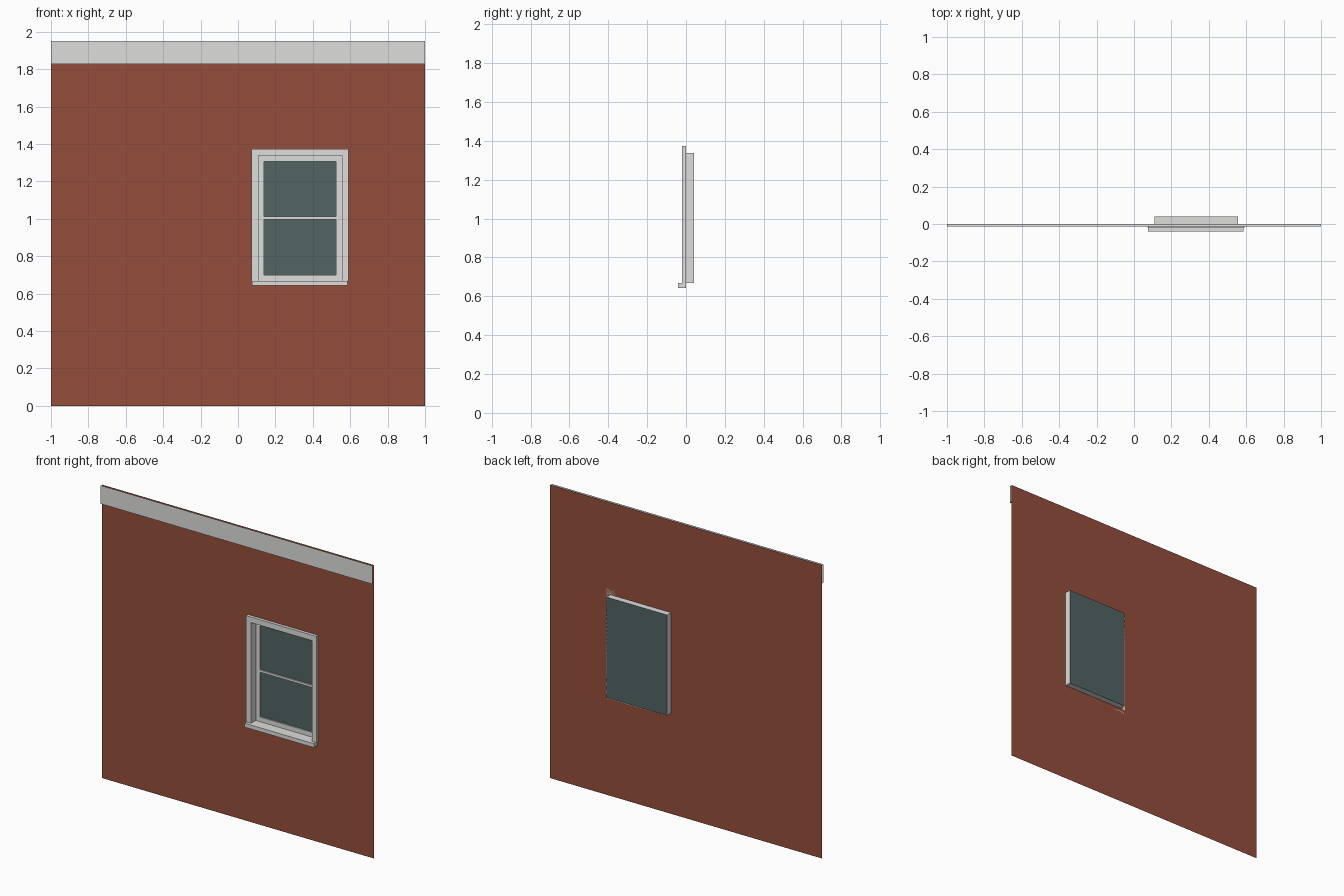
import bpy, bmesh

cube = bpy.data.objects.get("Cube")
if cube:
    bpy.data.objects.remove(cube, do_unlink=True)


def material(name, rgb):
    m = bpy.data.materials.new(name)
    m.use_nodes = True
    m.diffuse_color = (*rgb, 1)
    m.node_tree.nodes["Principled BSDF"].inputs["Base Color"].default_value = (*rgb, 1)
    return m


BRICK = material("brick red", (0.30, 0.076, 0.045))
TRIM = material("pale grey trim", (0.73, 0.73, 0.72))
GLASS = material("dark glass", (0.085, 0.125, 0.125))


def finish(name, bm, mat):
    bmesh.ops.remove_doubles(bm, verts=bm.verts, dist=0.0001)
    mesh = bpy.data.meshes.new(name)
    bm.to_mesh(mesh)
    bm.free()
    mesh.materials.append(mat)
    obj = bpy.data.objects.new(name, mesh)
    bpy.context.collection.objects.link(obj)
    return obj


def quad(bm, *points):
    bm.faces.new([bm.verts.new(p) for p in points])


def upright(bm, x0, x1, z0, z1, y):
    """Sheet facing the front."""
    quad(bm, (x0, y, z0), (x1, y, z0), (x1, y, z1), (x0, y, z1))


def box(name, x0, x1, y0, y1, z0, z1, mat=TRIM):
    bm = bmesh.new()
    bmesh.ops.create_cube(bm, size=1)
    for v in bm.verts:
        v.co.x = x1 if v.co.x > 0 else x0
        v.co.y = y1 if v.co.y > 0 else y0
        v.co.z = z1 if v.co.z > 0 else z0
    return finish(name, bm, mat)


# Main dimensions: wall top, window opening and depths
TOP = 1.95
L, R, B, T = 0.11, 0.557, 0.668, 1.337
FRONT, BACK = -0.02, 0.041

# Wall sheet with the window opening left out
bm = bmesh.new()
xs, zs = (-1, L, R, 1), (0, B, T, TOP)
for i in range(3):
    for j in range(3):
        if (i, j) != (1, 1):
            upright(bm, xs[i], xs[i + 1], zs[j], zs[j + 1], 0)
finish("wall", bm, BRICK)

# Frieze band: front and underside only, open at the top and ends
bm = bmesh.new()
by, bz = -0.014, 1.828
upright(bm, -1, 1, bz, TOP, by)
quad(bm, (-1, by, bz), (-1, 0, bz), (1, 0, bz), (1, by, bz))
finish("frieze_band", bm, TRIM)

# Window jamb: a sheet sleeve running through the wall
bm = bmesh.new()
corners = [(L, B), (R, B), (R, T), (L, T)]
for (xa, za), (xb, zb) in zip(corners, corners[1:] + corners[:1]):
    quad(bm, (xa, 0, za), (xb, 0, zb), (xb, BACK, zb), (xa, BACK, za))
finish("window_jamb", bm, TRIM)

# Casing around the opening and the projecting sill
box("casing_right", 0.072, L, FRONT, 0, B, T)
box("casing_left", R, 0.59, FRONT, 0, B, T)
box("casing_head", 0.072, 0.59, FRONT, 0, T, 1.374)
box("window_sill", 0.076, 0.586, -0.041, 0, 0.642, B)

# Sash frame with its meeting rail
s0, s1 = 0.03, 0.038
sl, sr, sb, st = 0.139, 0.524, 0.699, 1.306
box("sash_stile_right", L, sl, s0, s1, B, T)
box("sash_stile_left", sr, R, s0, s1, B, T)
box("sash_bottom_rail", sl, sr, s0, s1, B, sb)
box("sash_top_rail", sl, sr, s0, s1, st, T)
box("sash_meeting_rail", sl, sr, s0, s1, 0.997, 1.012)

# Glass pane closing the back of the jamb
bm = bmesh.new()
upright(bm, L, R, B, T, BACK)
finish("window_glass", bm, GLASS)
